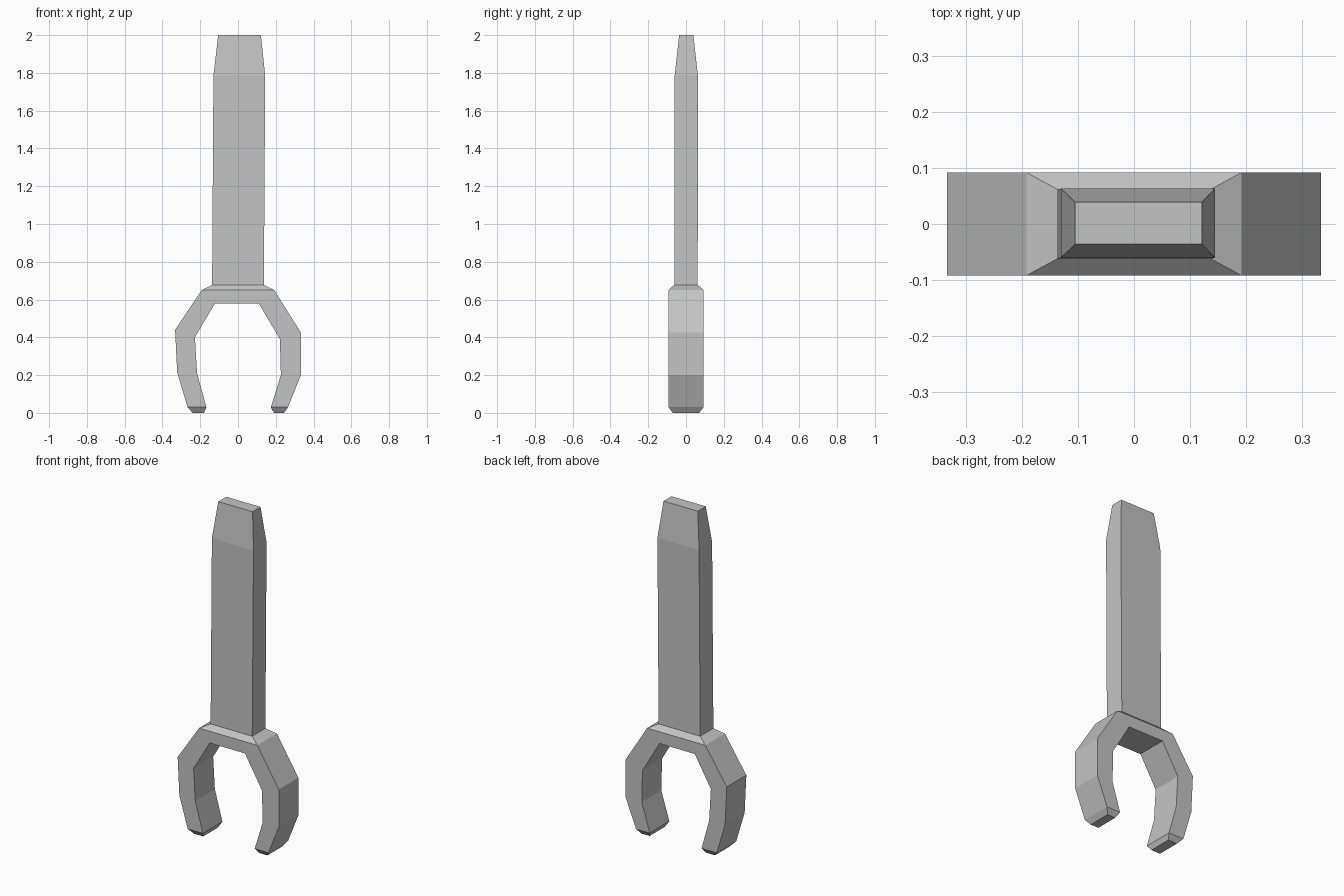
import bpy
import bmesh

if "Cube" in bpy.data.objects:
    bpy.data.objects.remove(bpy.data.objects["Cube"], do_unlink=True)

# Single grey material
grey = bpy.data.materials.new("plain grey")
grey.use_nodes = True
colour = (0.55, 0.55, 0.55, 1)
grey.diffuse_color = colour
bsdf = next(n for n in grey.node_tree.nodes if n.type == 'BSDF_PRINCIPLED')
bsdf.inputs["Base Color"].default_value = colour


def loft(name, rings, cap_start=True, cap_end=True, drop=None):
    """Skin four-cornered rings into a flat-shaded mesh, dropping hidden faces."""
    bm = bmesh.new()
    loops = [[bm.verts.new(p) for p in ring] for ring in rings]
    for a, b in zip(loops, loops[1:]):
        for i in range(4):
            j = (i + 1) % 4
            bm.faces.new((a[i], a[j], b[j], b[i]))
    if cap_start:
        bm.faces.new(loops[0][::-1])
    if cap_end:
        bm.faces.new(loops[-1])
    bmesh.ops.recalc_face_normals(bm, faces=bm.faces[:])
    if drop:
        hidden = [f for f in bm.faces if drop(f)]
        bmesh.ops.delete(bm, geom=hidden, context='FACES_ONLY')
    mesh = bpy.data.meshes.new(name)
    bm.to_mesh(mesh)
    bm.free()
    mesh.materials.append(grey)
    obj = bpy.data.objects.new(name, mesh)
    bpy.context.collection.objects.link(obj)
    return obj


# Fork: sections from left-hand tip over the crown to the other tip
# outer x, outer z, inner x, inner z, half depth
DEPTH = 0.092
sections = [
    (-0.240, 0.00, -0.180, 0.00, 0.070),
    (-0.267, 0.03, -0.167, 0.03, DEPTH),
    (-0.322, 0.215, -0.217, 0.21, DEPTH),
    (-0.333, 0.44, -0.228, 0.40, DEPTH),
    (-0.192, 0.65, -0.122, 0.58, DEPTH),
    (0.192, 0.65, 0.110, 0.58, DEPTH),
    (0.333, 0.425, 0.222, 0.39, DEPTH),
    (0.333, 0.20, 0.227, 0.20, DEPTH),
    (0.265, 0.03, 0.174, 0.03, DEPTH),
    (0.243, 0.00, 0.190, 0.00, 0.070),
]
loft("fork",
     [[(ox, -d, oz), (ox, d, oz), (ix, d, iz), (ix, -d, iz)]
      for ox, oz, ix, iz, d in sections],
     drop=lambda f: f.normal.z > 0.99)

# Shank: sloped collar, long bar and tapered end
# x min, x max, y min, y max, z
levels = [
    (-0.192, 0.192, -DEPTH, DEPTH, 0.65),
    (-0.137, 0.137, -0.062, 0.062, 0.678),
    (-0.130, 0.144, -0.060, 0.063, 1.785),
    (-0.105, 0.121, -0.036, 0.039, 2.00),
]
loft("shank",
     [[(x0, y0, z), (x1, y0, z), (x1, y1, z), (x0, y1, z)]
      for x0, x1, y0, y1, z in levels],
     cap_start=False)
